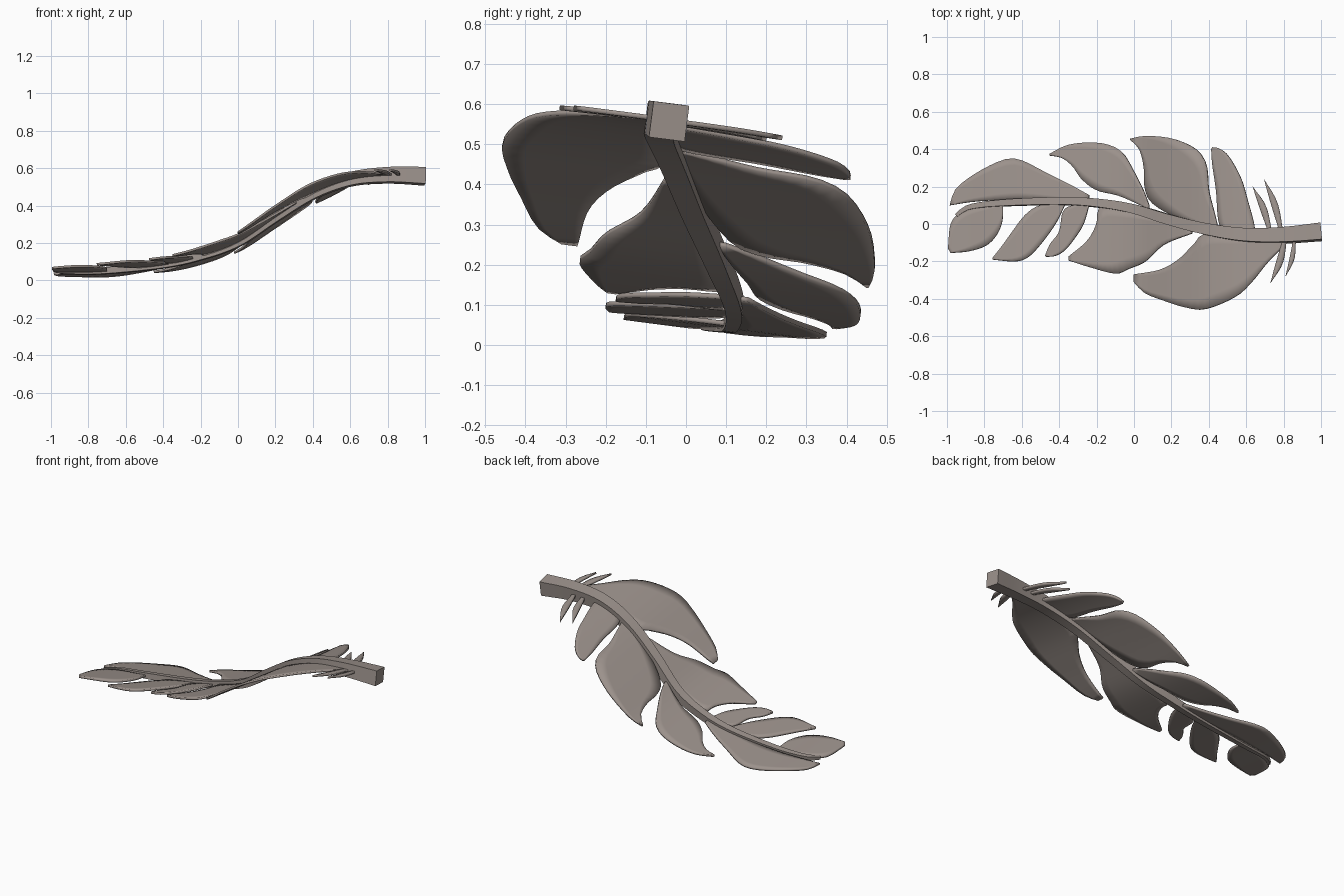
import bpy, bmesh, math
from mathutils import Vector

if "Cube" in bpy.data.objects:
    bpy.data.objects.remove(bpy.data.objects["Cube"])

mat = bpy.data.materials.new("warm grey")
mat.diffuse_color = (0.33, 0.285, 0.26, 1)
mat.use_nodes = True
mat.node_tree.nodes["Principled BSDF"].inputs["Base Color"].default_value = mat.diffuse_color

# Quill path: x, y, z, thickness
PATH = [(-0.95, 0.045, 0.045, 0.018), (-0.88, 0.09, 0.045, 0.026), (-0.7, 0.112, 0.052, 0.034),
        (-0.4, 0.122, 0.085, 0.04), (-0.2, 0.112, 0.13, 0.044), (0, 0.08, 0.205, 0.05),
        (0.2, 0.02, 0.34, 0.056), (0.4, -0.03, 0.465, 0.062), (0.6, -0.06, 0.54, 0.07),
        (0.8, -0.06, 0.562, 0.08), (1.0, -0.042, 0.557, 0.09)]
TILT = 0.13


def spline(pts, n):
    """Catmull-Rom through pts, resampled to n+1 points of even spacing."""
    p = [Vector(q) for q in pts]
    p = [2 * p[0] - p[1]] + p + [2 * p[-1] - p[-2]]
    dense = []
    for i in range(1, len(p) - 2):
        a, b, c, d = p[i - 1:i + 3]
        for k in range(12):
            t = k / 12
            dense.append(0.5 * (2 * b + (c - a) * t + (2 * a - 5 * b + 4 * c - d) * t * t
                                + (3 * b - a - 3 * c + d) * t ** 3))
    dense.append(p[-2])
    dist = [0]
    for a, b in zip(dense, dense[1:]):
        dist.append(dist[-1] + (b - a).length)
    out, j = [], 0
    for i in range(n + 1):
        s = dist[-1] * i / n
        while j < len(dist) - 2 and dist[j + 1] < s:
            j += 1
        t = (s - dist[j]) / max(dist[j + 1] - dist[j], 1e-9)
        out.append(dense[j].lerp(dense[j + 1], min(t, 1)))
    return out


QUILL = spline(PATH, 60)


def surface_z(x, y):
    """Height of the curved, tilted feather sheet."""
    for a, b in zip(QUILL, QUILL[1:]):
        if x <= b.x or b is QUILL[-1]:
            t = max(-1, min(1, (x - a.x) / max(b.x - a.x, 1e-4)))
            c = a.lerp(b, t)
            return c.z - TILT * (y - c.y)


def finish(name, bm, thick=0):
    bmesh.ops.remove_doubles(bm, verts=bm.verts, dist=0.0005)
    bmesh.ops.recalc_face_normals(bm, faces=bm.faces)
    me = bpy.data.meshes.new(name)
    bm.to_mesh(me)
    bm.free()
    me.materials.append(mat)
    ob = bpy.data.objects.new(name, me)
    bpy.context.collection.objects.link(ob)
    if thick:
        m = ob.modifiers.new("thickness", 'SOLIDIFY')
        m.thickness = thick
        m.offset = 0
    bpy.ops.object.select_all(action='DESELECT')
    ob.select_set(True)
    bpy.context.view_layer.objects.active = ob
    bpy.ops.object.shade_smooth_by_angle(angle=math.radians(35))


def vane(name, edge_a, edge_b, n=20, m=6):
    """Blade spanned between two edges, each running root to tip, seen from above."""
    bm = bmesh.new()
    rows = []
    for a, b in zip(spline(edge_a, n), spline(edge_b, n)):
        row = []
        for k in range(m + 1):
            q = a.lerp(b, k / m)
            row.append(bm.verts.new((q.x, q.y, surface_z(q.x, q.y))))
        rows.append(row)
    for r, s in zip(rows, rows[1:]):
        for k in range(m):
            bm.faces.new((r[k], r[k + 1], s[k + 1], s[k]))
    finish(name, bm, 0.012)


def barb(name, root, tip, w=0.018):
    """Thin downy barb, widest in the middle."""
    r, t = Vector(root), Vector(tip)
    d = (t - r).normalized()
    side = Vector((-d.y, d.x)) * w
    mid = r.lerp(t, 0.55) + Vector((0.012, 0))
    vane(name, [r + side * 0.5, mid + side, t], [r - side * 0.5, mid - side, t], 8, 2)


# Square tapering quill
bm = bmesh.new()
rings = []
for i, p in enumerate(QUILL):
    a, b = QUILL[max(i - 1, 0)], QUILL[min(i + 1, 60)]
    d = (b - a).to_3d().normalized()
    across = Vector((0, 1, -TILT))
    across = (across - d * across.dot(d)).normalized()
    up = d.cross(across)
    h = p.w / 2
    rings.append([bm.verts.new(p.to_3d() + across * h * u + up * h * v)
                  for u, v in ((-1, -1), (1, -1), (1, 1), (-1, 1))])
for r, s in zip(rings, rings[1:]):
    for k in range(4):
        bm.faces.new((r[k], r[(k + 1) % 4], s[(k + 1) % 4], s[k]))
bm.faces.new(rings[0])
bm.faces.new(rings[-1])
finish("quill", bm)

# Back-side vanes, tip end first
vane("back_vane_1",
     [(-.24, .155), (-.34, .21), (-.48, .28), (-.6, .34), (-.69, .345), (-.83, .28), (-.95, .19), (-.985, .1)],
     [(-.24, .12), (-.45, .13), (-.66, .13), (-.85, .12), (-.985, .1)])
vane("back_vane_2",
     [(.08, .1), (.05, .18), (0, .28), (-.06, .38), (-.14, .425), (-.25, .435), (-.36, .42), (-.45, .375)],
     [(.08, .08), (-.08, .15), (-.2, .18), (-.28, .24), (-.33, .31), (-.39, .355), (-.45, .365)])
vane("back_vane_3",
     [(.45, -.02), (.43, .06), (.4, .18), (.39, .3), (.36, .37), (.3, .42), (.19, .46), (.06, .47), (-.02, .455)],
     [(.45, -.03), (.24, .03), (.1, .11), (.06, .19), (.055, .3), (.03, .4), (-.02, .45)])
vane("back_vane_4",
     [(.65, -.06), (.64, .01), (.61, .12), (.57, .25), (.5, .37), (.44, .41), (.42, .41)],
     [(.54, -.06), (.46, -.01), (.44, .18), (.42, .32), (.415, .4)])

# Front-side vanes, tip end first
vane("front_vane_1",
     [(-.7, .1), (-.85, .085), (-.93, .06), (-.98, 0), (-.995, -.13)],
     [(-.7, .09), (-.705, .01), (-.735, -.06), (-.79, -.115), (-.88, -.145), (-.98, -.155)])
vane("front_vane_2",
     [(-.37, .11), (-.5, .1), (-.58, .05), (-.65, -.04), (-.7, -.11), (-.755, -.18)],
     [(-.37, .1), (-.42, 0), (-.5, -.11), (-.57, -.18), (-.64, -.2), (-.755, -.19)])
vane("front_vane_3",
     [(-.25, .11), (-.37, .08), (-.4, -.04), (-.45, -.11), (-.475, -.17)],
     [(-.24, .1), (-.27, 0), (-.32, -.08), (-.37, -.14), (-.42, -.17), (-.47, -.175)])
vane("front_vane_4",
     [(.31, -.03), (.13, .03), (-.05, .08), (-.18, .09), (-.2, 0), (-.25, -.09), (-.35, -.175)],
     [(.31, -.05), (.16, -.11), (.06, -.2), (-.03, -.24), (-.1, -.265), (-.24, -.23), (-.35, -.195)], 26)
vane("front_vane_5",
     [(.83, -.08), (.6, -.07), (.39, -.05), (.32, -.11), (.24, -.19), (.14, -.245), (0, -.27)],
     [(.83, -.09), (.72, -.2), (.63, -.31), (.54, -.39), (.38, -.455), (.27, -.445), (.16, -.41),
      (.06, -.37), (0, -.31)], 26)

# Downy barbs near the bare end
barb("back_barb_1", (.73, -.05), (.635, .2))
barb("back_barb_2", (.79, -.05), (.695, .24))
barb("front_barb_1", (.81, -.07), (.73, -.315))
barb("front_barb_2", (.86, -.07), (.81, -.28), 0.013)
